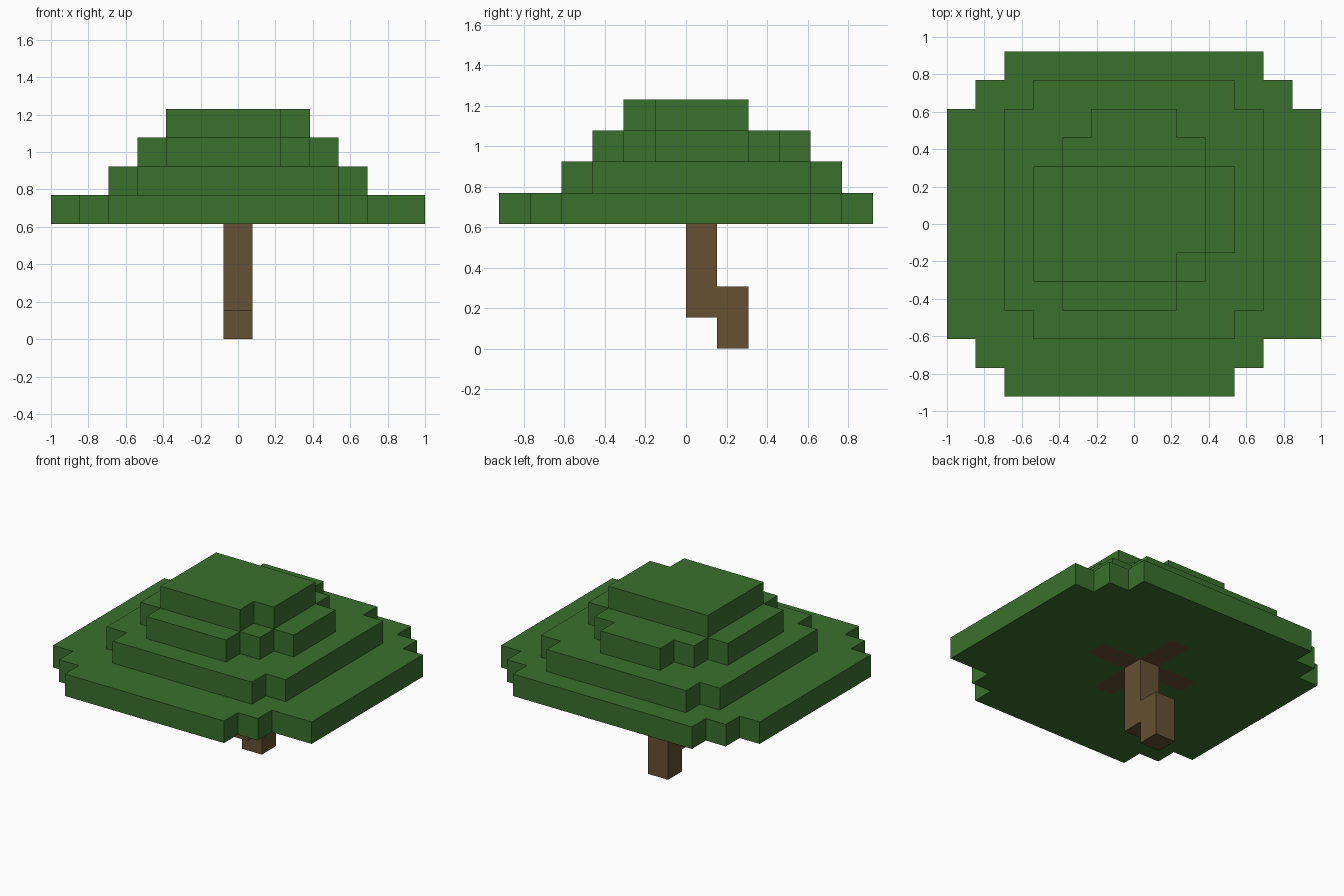
import bpy
import bmesh
from mathutils import Vector

cube = bpy.data.objects.get("Cube")
if cube:
    bpy.data.objects.remove(cube, do_unlink=True)

U = 2 / 13  # block size


def material(name, rgb):
    m = bpy.data.materials.new(name)
    m.use_nodes = True
    m.diffuse_color = (*rgb, 1)
    m.node_tree.nodes["Principled BSDF"].inputs["Base Color"].default_value = (*rgb, 1)
    return m


def block_box(xs, ys, zs):
    """Set of block cells; each argument is an inclusive (first, last) pair."""
    spans = [range(a, b + 1) for a, b in (xs, ys, zs)]
    return {(x, y, z) for x in spans[0] for y in spans[1] for z in spans[2]}


def build(name, cells, solid, mat):
    """Mesh the faces of cells that are not covered by another solid block."""
    bm = bmesh.new()
    for cell in sorted(cells):
        centre = Vector((cell[0], cell[1] + 0.5, cell[2] + 0.5))
        for axis in range(3):
            for sign in (-1, 1):
                n = Vector((0, 0, 0))
                n[axis] = sign
                if tuple(int(c + d) for c, d in zip(cell, n)) in solid:
                    continue
                a = Vector((0, 0, 0))
                a[(axis + 1) % 3] = 1
                b = n.cross(a)
                corners = (a + b, b - a, -a - b, a - b)
                bm.faces.new([bm.verts.new((centre + (n + c) / 2) * U) for c in corners])
    bmesh.ops.remove_doubles(bm, verts=bm.verts, dist=U / 100)
    # Merge the block faces into large flat ones
    bmesh.ops.dissolve_limit(bm, angle_limit=0.01, verts=bm.verts, edges=bm.edges)
    mesh = bpy.data.meshes.new(name)
    bm.to_mesh(mesh)
    bm.free()
    mesh.materials.append(mat)
    obj = bpy.data.objects.new(name, mesh)
    bpy.context.collection.objects.link(obj)


# Bent trunk: upper post and the foot stepping backwards
trunk = block_box((0, 0), (0, 0), (1, 3)) | block_box((0, 0), (1, 1), (0, 1))

# Cross of branches set flush in the underside of the leaves
branches = block_box((-2, 2), (0, 0), (4, 4)) | block_box((0, 0), (-2, 2), (4, 4))

# Leaf tiers from the bottom up: strips of (first x, last x, first y, last y)
tiers = [
    [(-4, 3, -6, -6), (-5, 4, -5, -5), (-6, 6, -4, 3), (-5, 5, 4, 4), (-4, 4, 5, 5)],
    [(-3, 3, -4, -4), (-4, 4, -3, 3), (-3, 3, 4, 4)],
    [(-2, 1, -3, -3), (-3, 2, -2, -2), (-3, 3, -1, 1), (-2, 2, 2, 2), (-1, 1, 3, 3)],
    [(-2, 1, -2, -2), (-2, 2, -1, 1)],
]
leaves = set()
for level, strips in enumerate(tiers, start=4):
    for x0, x1, y0, y1 in strips:
        leaves |= block_box((x0, x1), (y0, y1), (level, level))
leaves -= branches

wood = material("bark brown", (0.130, 0.082, 0.033))
green = material("leaf green", (0.042, 0.162, 0.026))
solid = trunk | branches | leaves
build("trunk", trunk, solid, wood)
build("branches", branches, solid, wood)
build("leaf_canopy", leaves, solid, green)
